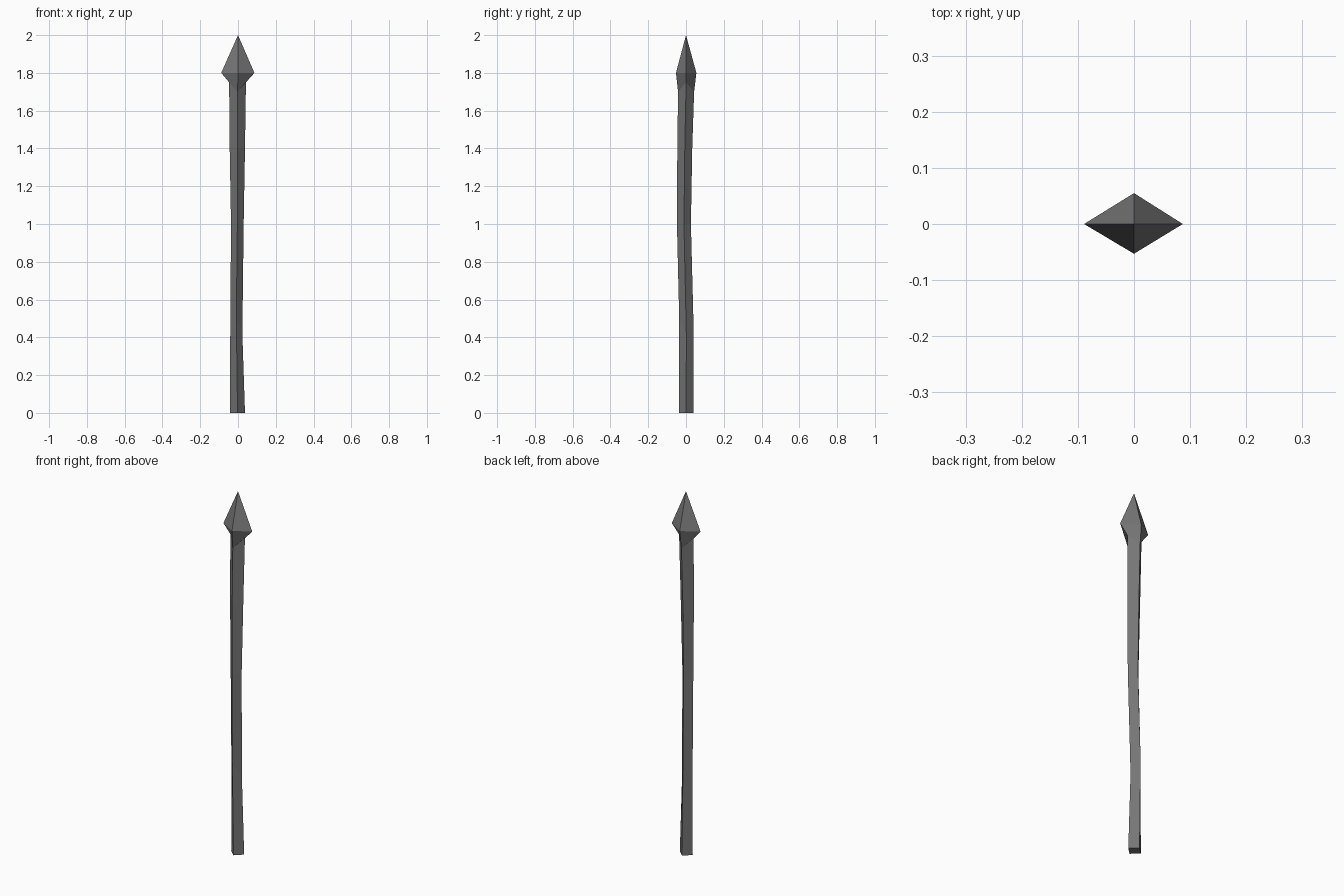
import bpy, bmesh

if "Cube" in bpy.data.objects:
    bpy.data.objects.remove(bpy.data.objects["Cube"])


def diamond(bm, left, right, front, back, z_side, z_front, cx=0.0, cy=0.0):
    """Four-cornered ring: left, front, right, back."""
    pts = [(left, cy, z_side), (cx, front, z_front),
           (right, cy, z_side), (cx, back, z_front)]
    return [bm.verts.new(p) for p in pts]


def bridge(bm, a, b):
    for i in range(4):
        j = (i + 1) % 4
        bm.faces.new((a[i], a[j], b[j], b[i]))


def finish(bm, name):
    bmesh.ops.recalc_face_normals(bm, faces=bm.faces)
    me = bpy.data.meshes.new(name)
    bm.to_mesh(me)
    bm.free()
    # dark iron
    mat = bpy.data.materials.new("dark_iron")
    mat.diffuse_color = (0.18, 0.18, 0.18, 1)
    mat.use_nodes = True
    mat.node_tree.nodes["Principled BSDF"].inputs["Base Color"].default_value = mat.diffuse_color
    me.materials.append(mat)
    ob = bpy.data.objects.new(name, me)
    bpy.context.collection.objects.link(ob)


# spear: slightly crooked diamond-section shaft flowing into the head
# each row: left, right, front, back, z of side corners, z of front/back corners
rows = [
    (-0.042, 0.037, -0.037, 0.039, 0.0, 0.0),
    (-0.041, 0.023, -0.036, 0.039, 0.42, 0.50),
    (-0.037, 0.030, -0.048, 0.026, 1.0, 1.0),
    (-0.044, 0.037, -0.046, 0.033, 1.40, 1.40),
    (-0.047, 0.042, -0.042, 0.043, 1.75, 1.70),
    (-0.089, 0.087, -0.053, 0.055, 1.80, 1.80),
]
bm = bmesh.new()
rings = []
for l, r, f, b, zs, zf in rows:
    head = zs > 1.78
    cx = 0.0 if head else (l + r) / 2
    cy = 0.0 if head else (f + b) / 2
    rings.append(diamond(bm, l, r, f, b, zs, zf, cx, cy))
for a, b in zip(rings, rings[1:]):
    bridge(bm, a, b)
bm.faces.new(rings[0])

# pointed tip
tip = bm.verts.new((0, 0, 2.0))
for i in range(4):
    bm.faces.new((rings[-1][i], rings[-1][(i + 1) % 4], tip))
finish(bm, "spear")
